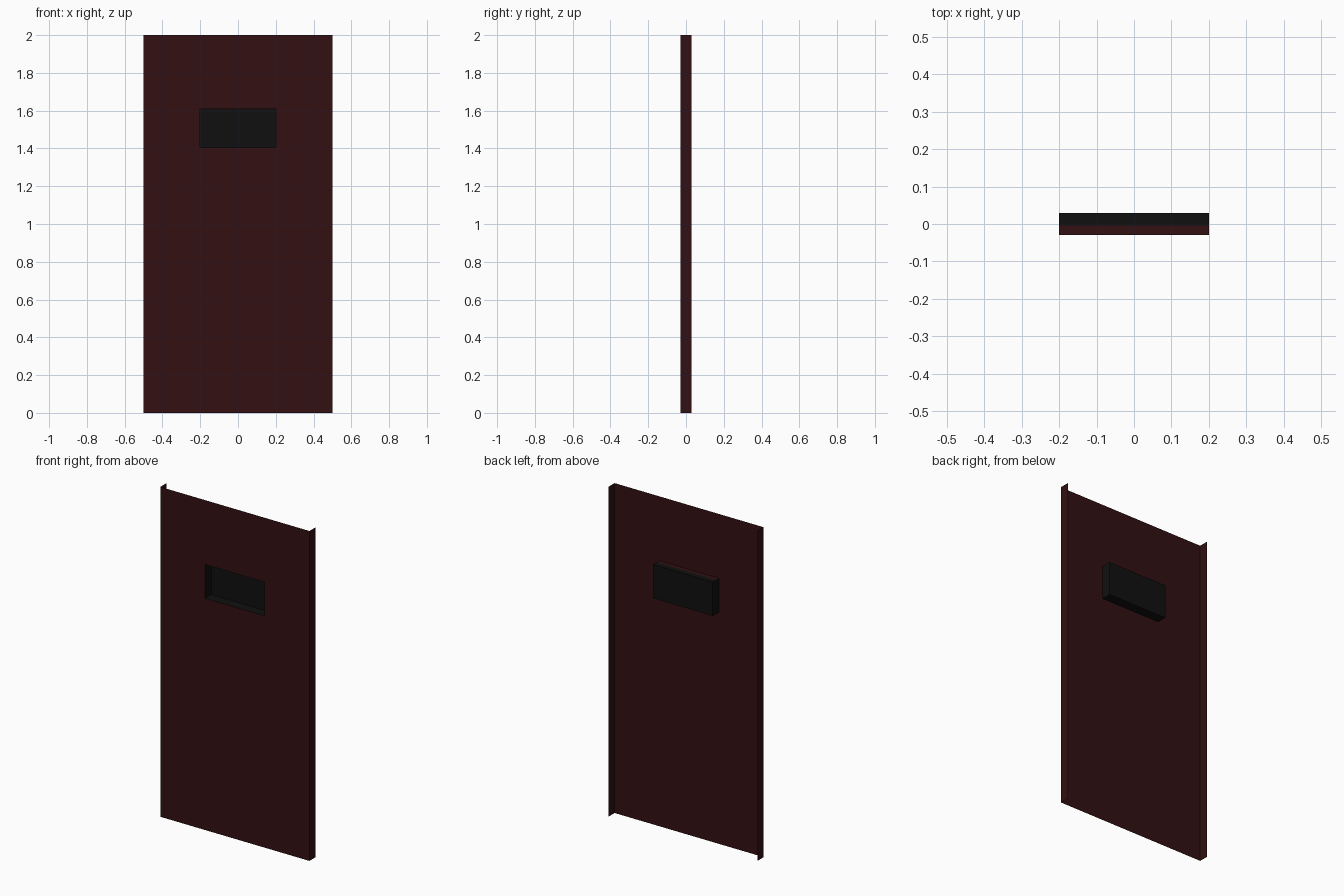
import bpy, bmesh

if "Cube" in bpy.data.objects:
    bpy.data.objects.remove(bpy.data.objects["Cube"])

def material(name, rgb):
    m = bpy.data.materials.new(name)
    m.diffuse_color = (*rgb, 1.0)
    m.use_nodes = True
    m.node_tree.nodes["Principled BSDF"].inputs["Base Color"].default_value = m.diffuse_color
    return m

RED = material("dark red paint", (0.032, 0.0050, 0.0060))
BLACK = material("near black", (0.0050, 0.0050, 0.0050))

W, D, H = 0.5, 0.03, 2.0             # half width, half depth, height
NX, Z0, Z1 = 0.2, 1.405, 1.61        # niche half width, bottom, top

def make_object(name, quads, mats):
    """quads: list of (four corners, material index)"""
    bm = bmesh.new()
    for corners, mi in quads:
        f = bm.faces.new([bm.verts.new(c) for c in corners])
        f.material_index = mi
    bmesh.ops.remove_doubles(bm, verts=bm.verts, dist=1e-5)
    me = bpy.data.meshes.new(name)
    bm.to_mesh(me)
    bm.free()
    for m in mats:
        me.materials.append(m)
    ob = bpy.data.objects.new(name, me)
    bpy.context.collection.objects.link(ob)
    return ob

def xz(x0, x1, z0, z1, y):           # quad facing -y
    return [(x0, y, z0), (x1, y, z0), (x1, y, z1), (x0, y, z1)]

def yz(x, y0, y1, z0, z1):           # quad facing +x
    return [(x, y0, z0), (x, y1, z0), (x, y1, z1), (x, y0, z1)]

def xy(z, y0, y1):                   # niche-wide quad facing +z
    return [(-NX, y0, z), (NX, y0, z), (NX, y1, z), (-NX, y1, z)]

# Front sheet with a rectangular opening, plus folded side flanges (open top, bottom and back)
xs, zs = [-W, -NX, NX, W], [0, Z0, Z1, H]
sheet = [(xz(xs[i], xs[i + 1], zs[j], zs[j + 1], -D), 0)
         for i in range(3) for j in range(3) if (i, j) != (1, 1)]
for j in range(3):
    sheet.append((yz(W, -D, D, zs[j], zs[j + 1]), 0))
    sheet.append((yz(-W, -D, D, zs[j], zs[j + 1])[::-1], 0))
make_object("door_panel", sheet, [RED])

# Recessed niche pushed back from the opening; its roof is red along the front half
MID = -0.004
niche = [
    (xz(-NX, NX, Z0, Z1, D), 1),
    (yz(-NX, -D, D, Z0, Z1), 1),
    (yz(NX, -D, D, Z0, Z1)[::-1], 1),
    (xy(Z0, -D, D), 1),
    (xy(Z1, -D, MID)[::-1], 0),
    (xy(Z1, MID, D)[::-1], 1),
]
make_object("window_niche", niche, [RED, BLACK])
